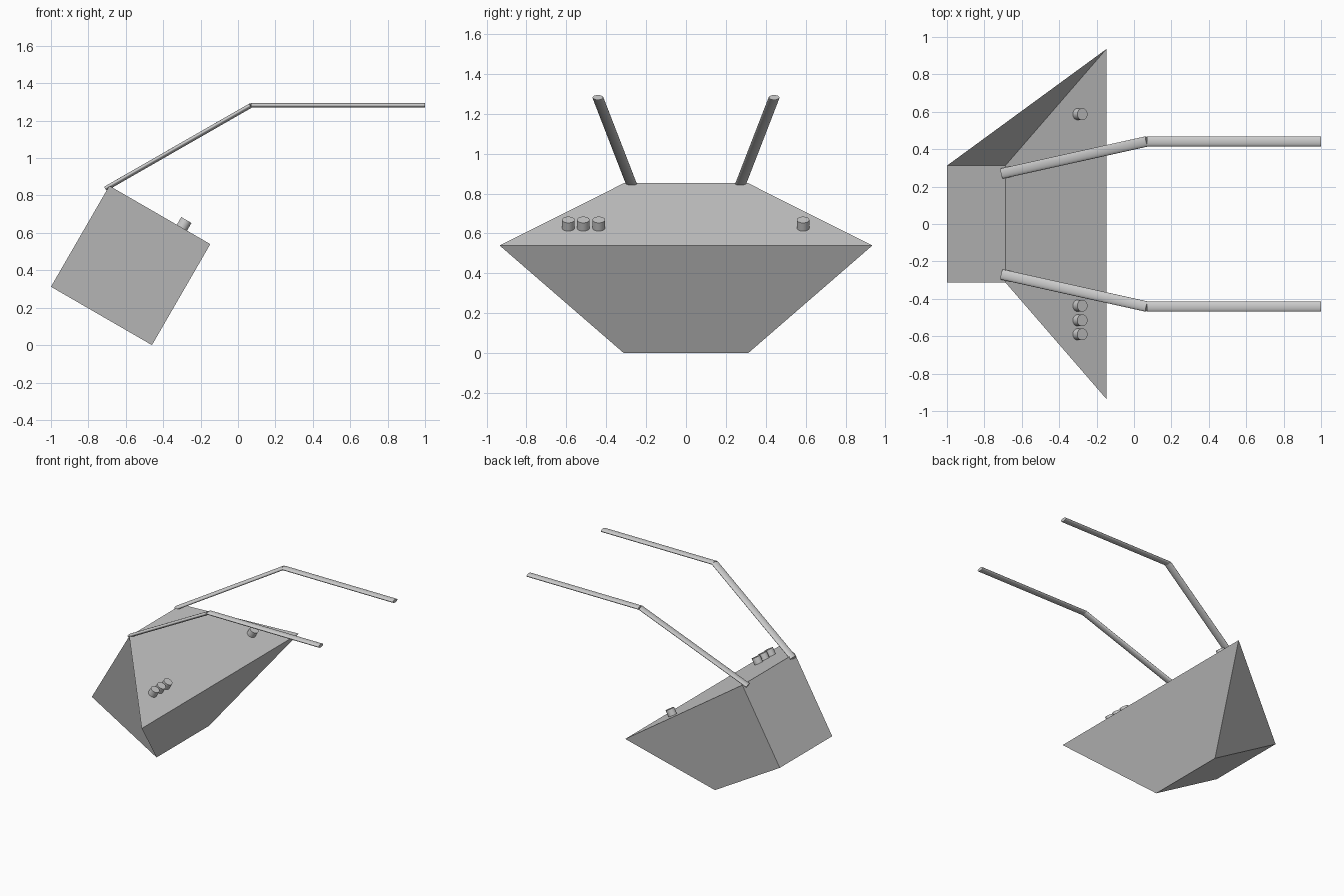
import bpy
from mathutils import Vector, Matrix

if "Cube" in bpy.data.objects:
    bpy.data.objects.remove(bpy.data.objects["Cube"])


def rod(name, a, b, width, thick, sides=32):
    """Straight rod from a to b, elliptical section (width stays horizontal)."""
    a, b = Vector(a), Vector(b)
    z = (b - a).normalized()
    side = Vector((0, 0, 1)).cross(z).normalized()
    up = z.cross(side)
    bpy.ops.mesh.primitive_cylinder_add(vertices=sides, radius=0.5, depth=1)
    o = bpy.context.object
    o.name = name
    rot = Matrix((side, up, z)).transposed().to_4x4()
    scale = Matrix.Diagonal((width, thick, (b - a).length, 1))
    o.data.transform(Matrix.Translation((a + b) / 2) @ rot @ scale)
    bpy.ops.object.shade_smooth_by_angle()
    return o


# Body: tilted square section, with the front upper edge flared wide
profile = [(-0.688, 0.852, 0.312), (-0.148, 0.540, 0.935),
           (-0.460, 0.0, 0.312), (-1.0, 0.312, 0.312)]
verts = [(x, s * w, z) for s in (-1, 1) for x, z, w in profile]
faces = [(i, (i + 1) % 4, (i + 1) % 4 + 4, i + 4) for i in range(4)]
faces += [(0, 3, 2, 1), (7, 4, 5, 6)]  # start corner sets the fold diagonal
mesh = bpy.data.meshes.new("body")
mesh.from_pydata(verts, [], faces)
body = bpy.data.objects.new("body", mesh)
bpy.context.collection.objects.link(body)

# Temple arms: sloped part and level part on each side
for s, label in ((-1, "right"), (1, "left")):
    bend = (0.07, s * 0.442, 1.282)
    rod(label + "_arm_slope", (-0.705, s * 0.27, 0.838), bend, 0.056, 0.025)
    rod(label + "_arm_level", bend, (1.0, s * 0.442, 1.282), 0.054, 0.024)

# Knobs standing on the sloped top face
base, axis = Vector((-0.303, 0, 0.622)), Vector((0.5, 0, 0.866))
for i, y in enumerate((-0.59, -0.515, -0.437, 0.587)):
    p = base + Vector((0, y, 0))
    rod("knob_%d" % (i + 1), p, p + axis * 0.054, 0.063, 0.063)
